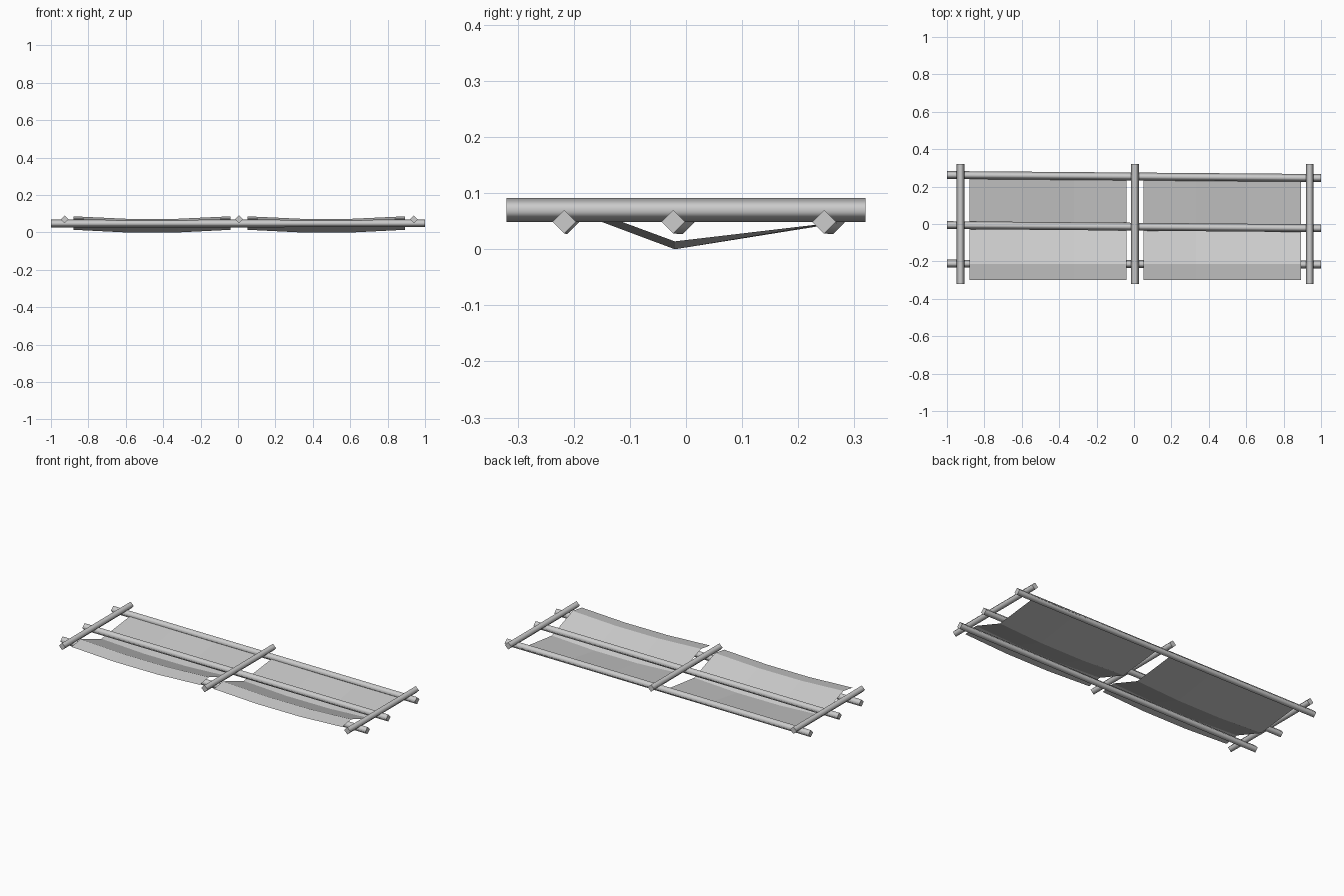
import bpy, bmesh
from mathutils import Vector

cube = bpy.data.objects.get("Cube")
if cube:
    bpy.data.objects.remove(cube, do_unlink=True)

grey = bpy.data.materials.new("plain grey")
grey.use_nodes = True
colour = (0.6, 0.6, 0.6, 1)
grey.diffuse_color = colour
grey.node_tree.nodes["Principled BSDF"].inputs["Base Color"].default_value = colour


def add_object(name, bm):
    mesh = bpy.data.meshes.new(name)
    bm.to_mesh(mesh)
    bm.free()
    mesh.materials.append(grey)
    obj = bpy.data.objects.new(name, mesh)
    bpy.context.collection.objects.link(obj)
    return obj


def pole(name, start, end, radius=0.021):
    """Four-sided pole standing on its corner, smooth along the sides."""
    start, end = Vector(start), Vector(end)
    up = Vector((0, 0, radius))
    side = (end - start).cross(up).normalized() * radius
    bm = bmesh.new()
    rings = [[bm.verts.new(p + d) for d in (up, side, -up, -side)]
             for p in (start, end)]
    a, b = rings
    for i in range(4):
        j = (i + 1) % 4
        bm.faces.new((a[i], a[j], b[j], b[i])).smooth = True
    bm.faces.new(a)
    bm.faces.new(b)
    bmesh.ops.recalc_face_normals(bm, faces=bm.faces)
    add_object(name, bm)


def sheet(name, left, right):
    """Cloth: rows run front to back as (y, z at the ends, z in the sag)."""
    rows = [(-0.30, 0.073, 0.06), (-0.215, 0.086, 0.073),
            (-0.02, 0.014, 0.0), (0.268, 0.048, 0.046)]
    bm = bmesh.new()
    grid = []
    for y, z_end, z_sag in rows:
        grid.append([bm.verts.new((left + (right - left) * i / 3, y,
                                   z_end if i in (0, 3) else z_sag))
                     for i in range(4)])
    for near, far in zip(grid, grid[1:]):
        for i in range(3):
            bm.faces.new((near[i], near[i + 1], far[i + 1], far[i]))
    add_object(name, bm)


# Long poles
for name, y_start, y_end in (("front_pole", -0.212, -0.217),
                             ("middle_pole", -0.006, -0.023),
                             ("back_pole", 0.262, 0.246)):
    pole(name, (-1, y_start, 0.048), (1, y_end, 0.049))

# Cross poles resting on top
for name, x in (("right_cross_pole", -0.927), ("centre_cross_pole", 0.005),
                ("left_cross_pole", 0.94)):
    pole(name, (x, -0.32, 0.07), (x, 0.32, 0.07))

# Sagging cloth sheets
sheet("right_sheet", -0.88, -0.04)
sheet("left_sheet", 0.052, 0.892)
